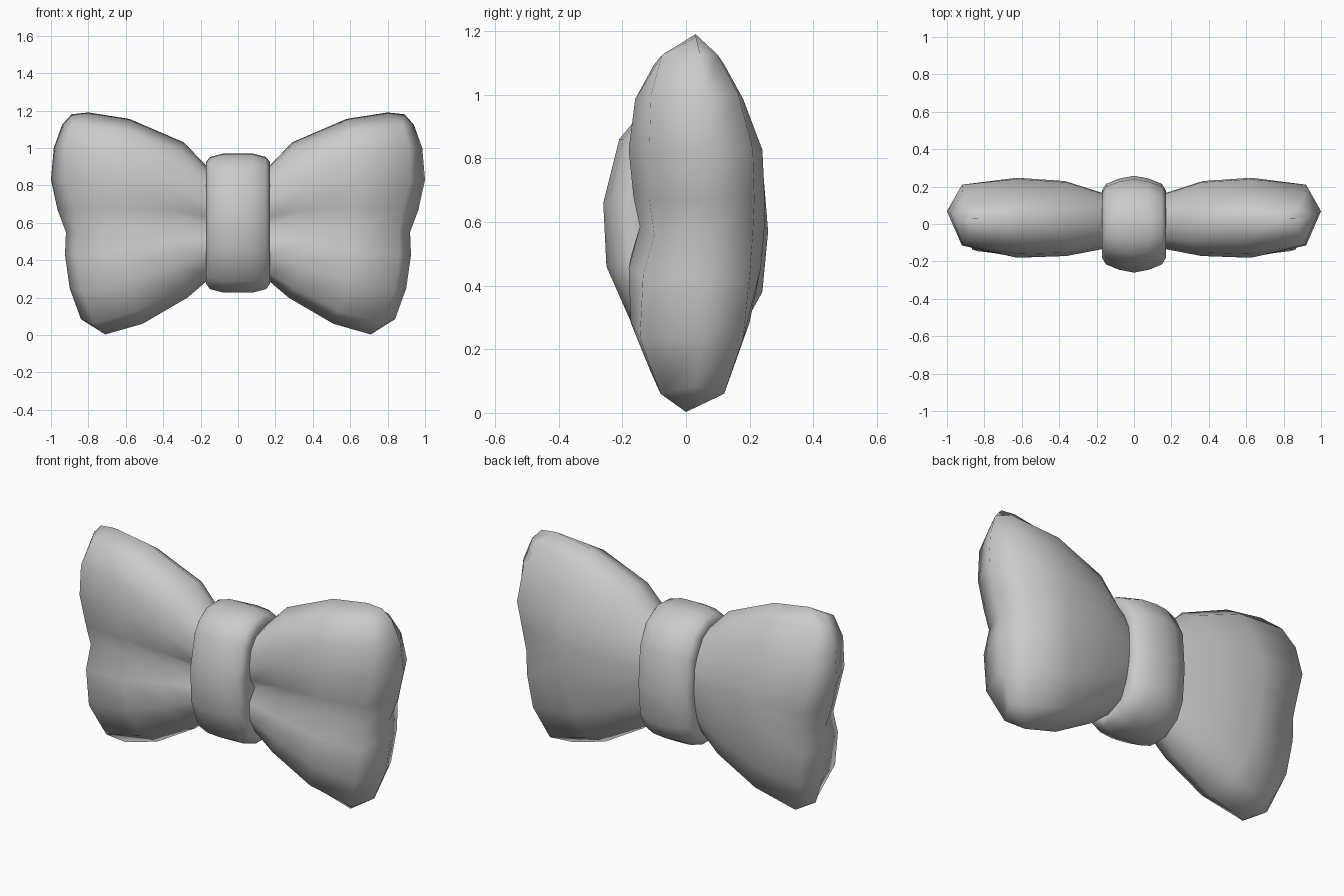
import bpy, bmesh

if "Cube" in bpy.data.objects:
    bpy.data.objects.remove(bpy.data.objects["Cube"])


def loft(name, rings, cap_end):
    """Skin closed rings of equal length; a pinched last ring is welded shut."""
    bm = bmesh.new()
    vr = [[bm.verts.new(p) for p in r] for r in rings]
    n = len(rings[0])
    for a, b in zip(vr, vr[1:]):
        for i in range(n):
            j = (i + 1) % n
            bm.faces.new((a[i], a[j], b[j], b[i]))
    bm.faces.new(vr[0])
    if cap_end:
        bm.faces.new(vr[-1])
    bmesh.ops.remove_doubles(bm, verts=bm.verts, dist=0.0005)
    bmesh.ops.recalc_face_normals(bm, faces=bm.faces)
    for f in bm.faces:
        f.smooth = True
    me = bpy.data.meshes.new(name)
    bm.to_mesh(me)
    bm.free()
    ob = bpy.data.objects.new(name, me)
    bpy.context.collection.objects.link(ob)
    return ob


# Bow wing cross-section, bottom tip to top tip: height fraction, front y, back y
V = [0, .065, .205, .36, .48, .565, .70, .845, .945, 1]
FRONT = [0, -.112, -.174, -.18, -.16, -.165, -.18, -.16, -.10, .03]
BACK = [0, .14, .20, .235, .247, .247, .24, .18, .12, .03]
CREASE = 4


def wing_ring(xs, zs, front, back):
    pairs = list(zip(xs, back, zs))
    return list(zip(xs, front, zs)) + pairs[-2:0:-1]


def fan(bottom, top, bulge, front, back, crease):
    xs = [bottom[0] + (top[0] - bottom[0]) * v + bulge * 4 * v * (1 - v) for v in V]
    zs = [bottom[1] + (top[1] - bottom[1]) * v for v in V]
    f = [y * front for y in FRONT]
    f[CREASE] = crease
    return wing_ring(xs, zs, f, [y * back for y in BACK])


rings = [
    fan((.10, .34), (.10, .85), 0, .66, .60, -.06),
    fan((.165, .29), (.165, .90), .01, .75, .68, -.085),
    fan((.27, .20), (.29, 1.03), .09, .95, .93, -.128),
    fan((.51, .06), (.58, 1.155), .08, 1, 1, -.145),
    # shoulder just inside the rim
    wing_ring([.71, .775, .84, .865, .86, .88, .92, .915, .88, .80],
              [.003, .06, .235, .43, .56, .67, .83, 1.0, 1.125, 1.19],
              [0, -.08, -.145, -.135, -.10, -.115, -.115, -.11, -.075, .03],
              [0, .12, .18, .20, .21, .215, .21, .165, .10, .03]),
]
# pinched outer rim
RIM = [(.71, 0, .003), (.84, .03, .085), (.90, .05, .25), (.925, .055, .43), (.92, .055, .55),
       (.965, .065, .67), (1.0, .068, .83), (.985, .06, 1.0), (.94, .045, 1.125), (.89, .032, 1.18)]
rings.append(RIM + RIM[-2:0:-1])

for name, s in (("right_wing", 1), ("left_wing", -1)):
    loft(name, [[(x * s, y, z) for x, y, z in r] for r in rings], False)

# Centre knot: side profile swept across x with rounded shoulders
SIDE = [(-.26, .66), (-.25, .46), (-.175, .29), (-.06, .227), (.08, .227), (.19, .29),
        (.24, .38), (.258, .57), (.24, .79), (.17, .91), (.05, .97), (-.08, .965),
        (-.16, .92), (-.21, .86)]
STEPS = [(-.165, .60, .80), (-.17, .70, .88), (-.15, .83, .95), (-.08, .94, 1), (0, 1, 1),
         (.08, .94, 1), (.15, .83, .95), (.17, .70, .88), (.165, .60, .80)]
loft("centre_knot", [[(x, y * sy, .6 + (z - .6) * sz) for y, z in SIDE]
                     for x, sy, sz in STEPS], True)
